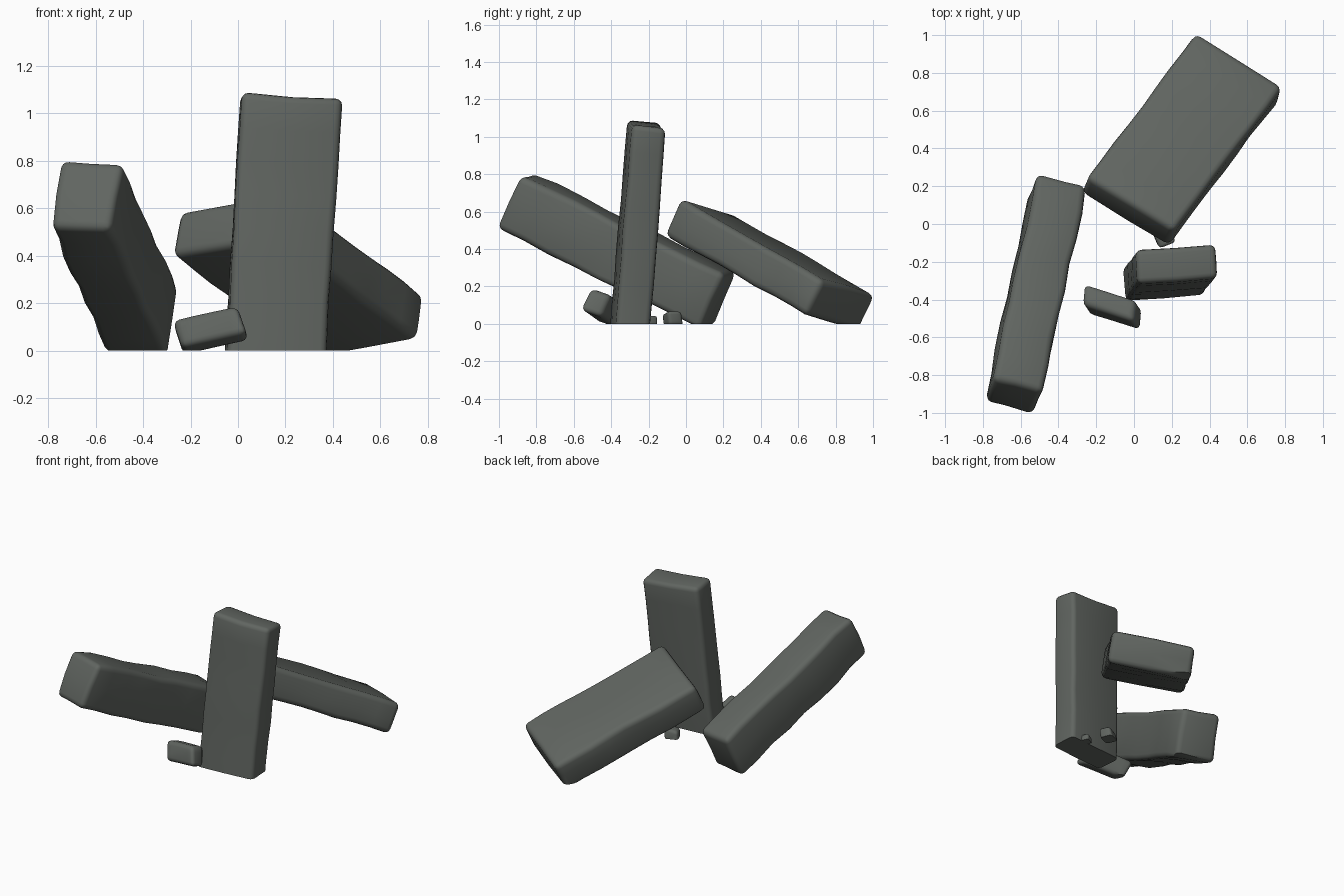
import bpy
import bmesh
from mathutils import Matrix, Vector, noise

cube = bpy.data.objects.get("Cube")
if cube:
    bpy.data.objects.remove(cube, do_unlink=True)

# One dark grey stone colour
stone = bpy.data.materials.new("dark grey stone")
stone.use_nodes = True
STONE_COLOUR = (0.118, 0.13, 0.118, 1)
stone.diffuse_color = STONE_COLOUR
stone.node_tree.nodes["Principled BSDF"].inputs["Base Color"].default_value = STONE_COLOUR


def stone_block(name, centre, length, width, depth, round_edge, wobble):
    """Worn block spanned by three edge vectors, cut flat at the ground."""
    centre = Vector(centre)
    axes = [Vector(v) for v in (length, width, depth)]
    # Allow for what the rounding takes off the corners
    grown = [a * (1 + 0.4 * round_edge / a.length) for a in axes]
    frame = Matrix(grown).transposed().to_4x4()
    frame.translation = centre

    bm = bmesh.new()
    bmesh.ops.create_cube(bm, size=1, matrix=frame)
    bmesh.ops.recalc_face_normals(bm, faces=bm.faces)
    bmesh.ops.bevel(bm, geom=bm.edges[:], offset=round_edge, segments=3,
                    profile=0.5, affect="EDGES", clamp_overlap=True)

    # Rings along the block, and one seam down each side, let it wobble
    for axis, rings in zip(axes, (7, 1, 1)):
        for i in range(rings):
            t = (i + 1) / (rings + 1) - 0.5
            bmesh.ops.bisect_plane(bm, geom=bm.verts[:] + bm.edges[:] + bm.faces[:],
                                   plane_co=centre + axis * t, plane_no=axis)
    for v in bm.verts:
        v.co += noise.noise_vector(v.co * 4) * wobble

    # Flat underside on the ground
    cut = bmesh.ops.bisect_plane(bm, geom=bm.verts[:] + bm.edges[:] + bm.faces[:],
                                 plane_co=(0, 0, 0), plane_no=(0, 0, -1),
                                 clear_outer=True)
    rim = [e for e in cut["geom_cut"] if isinstance(e, bmesh.types.BMEdge)]
    if rim:
        bmesh.ops.contextual_create(bm, geom=rim)
    bmesh.ops.recalc_face_normals(bm, faces=bm.faces)

    mesh = bpy.data.meshes.new(name)
    bm.to_mesh(mesh)
    bm.free()
    mesh.materials.append(stone)
    block = bpy.data.objects.new(name, mesh)
    bpy.context.collection.objects.link(block)
    bpy.ops.object.select_all(action="DESELECT")
    block.select_set(True)
    bpy.context.view_layer.objects.active = block
    bpy.ops.object.shade_smooth_by_angle(angle=0.7)
    return block


# Upright slab, running a little below ground so its foot is cut level
stone_block("standing_slab", (0.19, -0.258, 0.5),
            (0.07, 0.09, 1.12), (0.405, 0.03, -0.03), (-0.01, 0.17, -0.015),
            0.03, 0.008)

# Long block leaning forward on the right
stone_block("leaning_block", (-0.52, -0.37, 0.391),
            (0.236, 1.08, -0.53), (0.25, -0.07, -0.015), (0.045, 0.125, 0.28),
            0.035, 0.014)

# Wide slab sloping down towards the back
stone_block("sloping_slab", (0.255, 0.445, 0.315),
            (0.57, 0.755, -0.43), (0.45, -0.275, 0.08), (0.03, 0.08, 0.18),
            0.035, 0.012)

# Broken piece at the foot
stone_block("fallen_chunk", (-0.115, -0.44, 0.085),
            (0.26, -0.08, 0.06), (0.01, 0.1, -0.04), (-0.035, 0.05, 0.11),
            0.028, 0.01)

# Pebbles behind the upright slab
stone_block("pebble_large", (0.16, -0.07, 0.022),
            (0.08, 0.03, 0.015), (-0.03, 0.07, 0), (0.01, -0.01, 0.07), 0.018, 0.006)
stone_block("pebble_small", (0.25, -0.19, 0.01),
            (0.05, 0.02, 0.01), (-0.02, 0.05, 0), (0, 0, 0.05), 0.012, 0.005)
